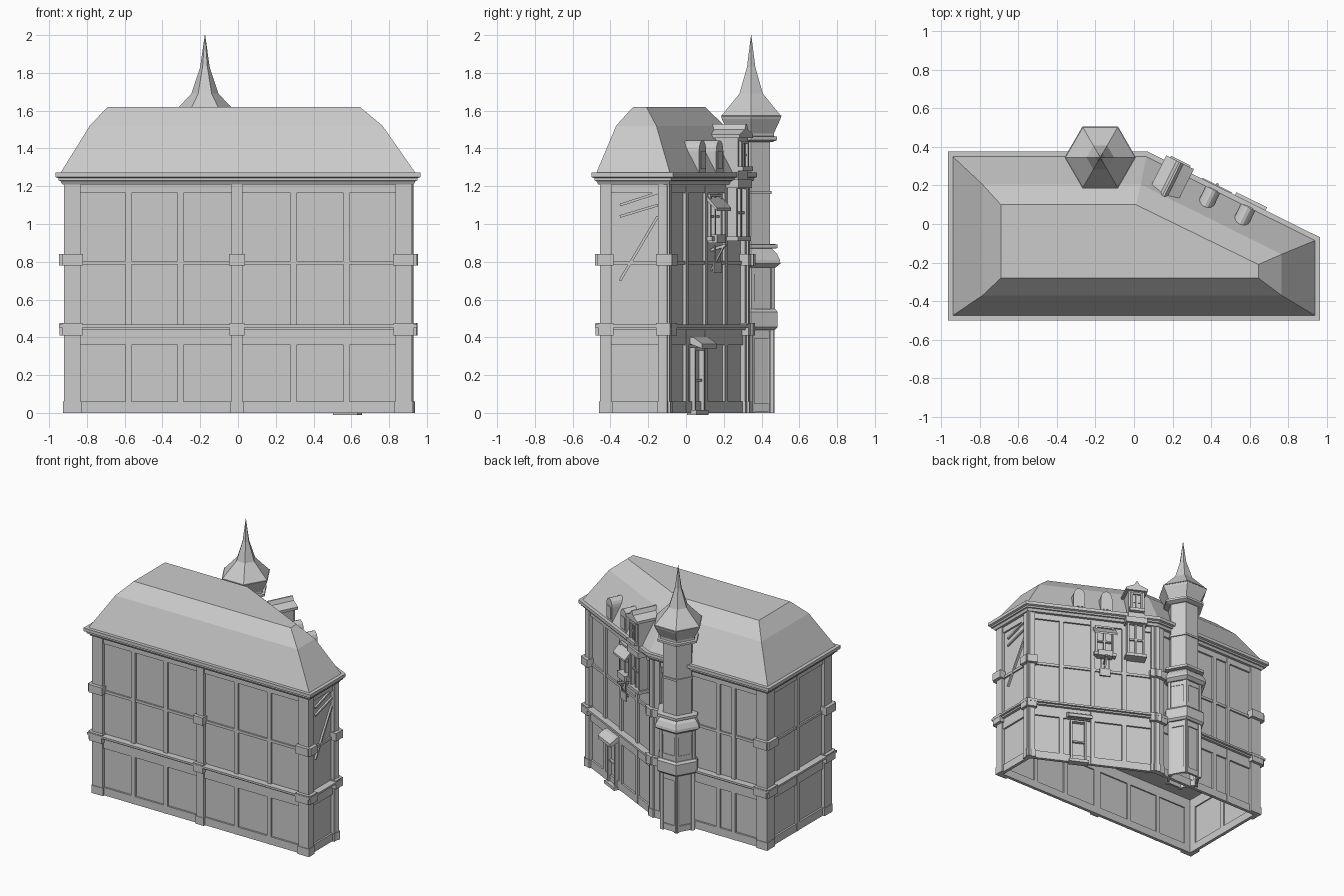
import bpy, bmesh, math
from mathutils import Vector

cube = bpy.data.objects.get("Cube")
if cube:
    bpy.data.objects.remove(cube, do_unlink=True)

stone = bpy.data.materials.new("grey_stone")
stone.use_nodes = True
stone.diffuse_color = (0.6, 0.6, 0.6, 1)
stone.node_tree.nodes["Principled BSDF"].inputs["Base Color"].default_value = (0.6, 0.6, 0.6, 1)

parts = {}


def loft(name, rings, bottom=True, top=True):
    """Skin a stack of equal rings into the named part."""
    bm = parts.setdefault(name, bmesh.new())
    vs = [[bm.verts.new(p) for p in r] for r in rings]
    n = len(vs[0])
    for a, b in zip(vs, vs[1:]):
        for i in range(n):
            j = (i + 1) % n
            bm.faces.new((a[i], a[j], b[j], b[i]))
    if bottom:
        bm.faces.new(vs[0][::-1])
    if top:
        bm.faces.new(vs[-1])


def offset(poly, d):
    """Grow a counter-clockwise outline by d with mitred corners."""
    out = []
    for i, p in enumerate(poly):
        p = Vector(p)
        e1 = (p - Vector(poly[i - 1])).normalized()
        e2 = (Vector(poly[(i + 1) % len(poly)]) - p).normalized()
        n1, n2 = Vector((e1.y, -e1.x)), Vector((e2.y, -e2.x))
        m = n1 + n2
        out.append(p + m * (d / m.dot(n1)))
    return out


def flat(poly, z):
    return [(p[0], p[1], z) for p in poly]


class Wall:
    """Local frame: u along the wall, d outward, z up."""

    def __init__(self, a, b):
        self.a = Vector(a)
        self.len = (Vector(b) - self.a).length
        self.u = (Vector(b) - self.a).normalized()
        self.n = Vector((self.u.y, -self.u.x))

    def pt(self, u, d, z):
        p = self.a + self.u * u + self.n * d
        return (p.x, p.y, z)

    def box(self, name, u0, u1, z0, z1, d0, d1):
        loft(name, [[self.pt(u, d, z) for u, d in
                     ((u0, d0), (u0, d1), (u1, d1), (u1, d0))] for z in (z0, z1)])

    def along(self, name, prof, u0, u1):
        loft(name, [[self.pt(u, d, z) for d, z in prof] for u in (u0, u1)])

    def outward(self, name, prof, d0, d1):
        loft(name, [[self.pt(u, d, z) for u, z in prof] for d in (d0, d1)])

    def beam(self, name, u0, z0, u1, z1, w, d0, d1):
        t = Vector((z0 - z1, u1 - u0)).normalized() * w / 2
        self.outward(name, [(u0 - t.x, z0 - t.y), (u1 - t.x, z1 - t.y),
                            (u1 + t.x, z1 + t.y), (u0 + t.x, z0 + t.y)], d0, d1)

    def column(self, u0, u1):
        self.box("column", u0, u1, 0, 1.22, -.01, .026)
        self.box("column_base", u0 - .005, u1 + .005, 0, .06, -.01, .03)
        for z0, z1, g in ((.78, .84, .012), (.41, .475, .01), (1.185, 1.22, -.015)):
            self.box("column_block", u0 - g, u1 + g, z0, z1, -.01, .04 + g)

    def panelling(self, mullions, rail=True):
        L = self.len
        for z0, z1 in ((0, .06), (.36, .45), (1.165, 1.22)):
            self.box("wall_rail", 0, L, z0, z1, -.01, .014)
        if rail:
            self.box("wall_rail", 0, L, .785, .805, -.01, .012)
        for m in mullions:
            self.box("mullion", m - .016, m + .016, 0, 1.2, -.01, .016)

    def window(self, name, u0, u1, z0, z1, d, bars=1):
        w = .014
        self.box(name, u0, u0 + w, z0, z1, -.01, d)
        self.box(name, u1 - w, u1, z0, z1, -.01, d)
        self.box(name, u0, u1, z1 - w, z1, -.01, d)
        self.box(name + "_sill", u0 - .012, u1 + .012, z0 - .01, z0 + w, -.01, d + .015)
        self.box(name, u0, u1, (z0 + z1) / 2 - .006, (z0 + z1) / 2 + .006, -.01, d - .01)
        for i in range(bars):
            c = u0 + (u1 - u0) * (i + 1) / (bars + 1)
            self.box(name, c - .007, c + .007, z0, z1, -.01, d - .006)


# Wall shell, open underneath
plan = [(-.895, -.43), (.895, -.43), (.895, -.113), (.054, .305), (-.895, .305)]
loft("wall_shell", [flat(plan, 0), flat(plan, 1.24)], bottom=False)

# Storey ledge and eaves
for z0, z1, d in ((.44, .452, .035), (.452, .467, .052)):
    loft("storey_ledge", [flat(offset(plan, d), z) for z in (z0, z1)])
loft("eaves", [flat(offset(plan, d), z) for d, z in
               ((.035, 1.21), (.045, 1.228), (.055, 1.23), (.055, 1.243), (.07, 1.248), (.07, 1.272))])

# Mansard roof
loft("roof", [flat(offset(plan, .045), 1.27),
              flat([(-.785, -.37), (.765, -.37), (.765, -.157), (.035, .205), (-.785, .205)], 1.52),
              flat([(-.69, -.28), (.645, -.28), (.645, -.21), (.01, .1), (-.69, .1)], 1.62)])

# Panelled walls with corner columns
front, right, slant, back, left = [Wall(plan[i], plan[(i + 1) % 5]) for i in range(5)]
front.panelling([x + .895 for x in (-.58, -.305, .295, .575)])
front.column(.895 - .035, .895 + .025)
right.panelling([])
slant.panelling([slant.len * k / 4 for k in (1, 2, 3)])
back.panelling([.05 + .5 * k for k in (.2, 1)] + [.68])
left.panelling([left.len / 2])
for w in (front, right, slant, back, left):
    s = .035 if w in (right, slant) else .062
    w.column(-.026, s)
    w.column(w.len - s, w.len + .026)

# Timber braces on the short end
for z0, z1 in ((1.04, 1.1), (1.1, 1.165), (.7, 1.04)):
    right.beam("brace", .08, z0, .28, z1, .014, -.01, .014)

# Two small arched dormers
for c in (.361, .565):
    arch = [(c + .042 * math.cos(t), 1.385 + .058 * math.sin(t))
            for t in [math.pi * i / 8 for i in range(9)]]
    slant.outward("small_dormer", [(c + .042, 1.27)] + arch + [(c - .042, 1.27)], -.1, .045)
    slant.box("small_dormer_pane", c - .028, c + .028, 1.29, 1.385, .045, .05)

# Large gabled dormer above a projecting bay
slant.box("large_dormer", .72, .84, 1.2, 1.46, -.12, .075)
slant.outward("large_dormer_roof", [(.7, 1.455), (.86, 1.455), (.86, 1.475), (.8, 1.5),
                                    (.785, 1.53), (.775, 1.53), (.76, 1.5), (.7, 1.475)], -.1, .096)
slant.window("large_dormer_window", .735, .825, 1.29, 1.44, .09)
slant.box("bay", .72, .84, .92, 1.22, -.01, .045)
slant.window("bay_window", .715, .845, .92, 1.2, .07)
slant.box("bay_cornice", .7, .86, 1.19, 1.235, -.01, .09)

# Window with a sloping hood, flower box and hanging sign
slant.window("hooded_window", .485, .625, .92, 1.16, .03)
slant.along("window_hood", [(0, 1.165), (.075, 1.085), (.075, 1.07), (0, 1.14)], .47, .64)
slant.box("flower_box", .5, .61, .9, .945, 0, .06)
slant.along("sign_bracket", [(0, .87), (.085, .895), (.085, .88), (0, .855)], .55, .562)
slant.along("sign_bracket", [(0, .76), (.07, .885), (.08, .885), (0, .745)], .55, .562)
slant.box("hanging_sign", .515, .595, .74, .8, .03, .04)
for u in (.525, .585):
    slant.box("sign_hanger", u - .004, u + .004, .8, .89, .032, .038)

# Doorway and canopy
slant.window("door_frame", .3, .42, .0, .345, .03, 0)
slant.along("door_canopy", [(0, .405), (.035, .4), (.087, .365), (.087, .34), (0, .37)], .272, .45)

# Hexagonal stair tower with spire
cx, cy = -.175, .345


def hexagon(apothem, z):
    r = apothem / math.cos(math.pi / 6)
    return [(cx + r * math.cos(math.pi * k / 3), cy + r * math.sin(math.pi * k / 3), z) for k in range(6)]


def hex_stack(name, profile, **caps):
    loft(name, [hexagon(a, z) for a, z in profile], **caps)


hex_stack("tower_base", [(.105, 0), (.105, .45)], bottom=False)
hex_stack("tower_ledge", [(.125, .44), (.14, .455), (.14, .535), (.128, .55)])
hex_stack("tower_middle", [(.115, .55), (.115, .78)])
hex_stack("tower_skirt", [(.13, .77), (.155, .79), (.152, .81), (.135, .845), (.108, .87),
                          (.14, .872), (.14, .892), (.1, .895)])
hex_stack("tower_shaft", [(.1, .89), (.1, 1.47)])
hex_stack("tower_band", [(.108, 1.16), (.108, 1.175)])
hex_stack("tower_collar", [(.115, 1.435), (.138, 1.445), (.138, 1.462), (.12, 1.465),
                           (.12, 1.48), (.155, 1.555), (.16, 1.575)])
hex_stack("spire", [(.16, 1.57), (.062, 1.69), (.022, 1.83), (.001, 2.0)])

# Tower corner posts and panel rails
ring = [Vector(p[:2]) for p in hexagon(.105, 0)]
for i in range(6):
    face = Wall(ring[i], ring[(i + 1) % 6])
    L = face.len
    for u in (0, L):
        face.box("tower_post", u - .014, u + .014, 0, .45, -.012, .012)
        face.box("tower_post", u - .01, u + .01, .55, .78, -.012, .02)
    for z in (.03, .42, .57, .76):
        face.box("tower_rail", 0, L, z - .025, z + .02, -.01, .014 if z > .5 else .008)

# Finish every part
for name, bm in parts.items():
    bmesh.ops.recalc_face_normals(bm, faces=bm.faces)
    mesh = bpy.data.meshes.new(name)
    bm.to_mesh(mesh)
    bm.free()
    mesh.materials.append(stone)
    bpy.context.collection.objects.link(bpy.data.objects.new(name, mesh))
